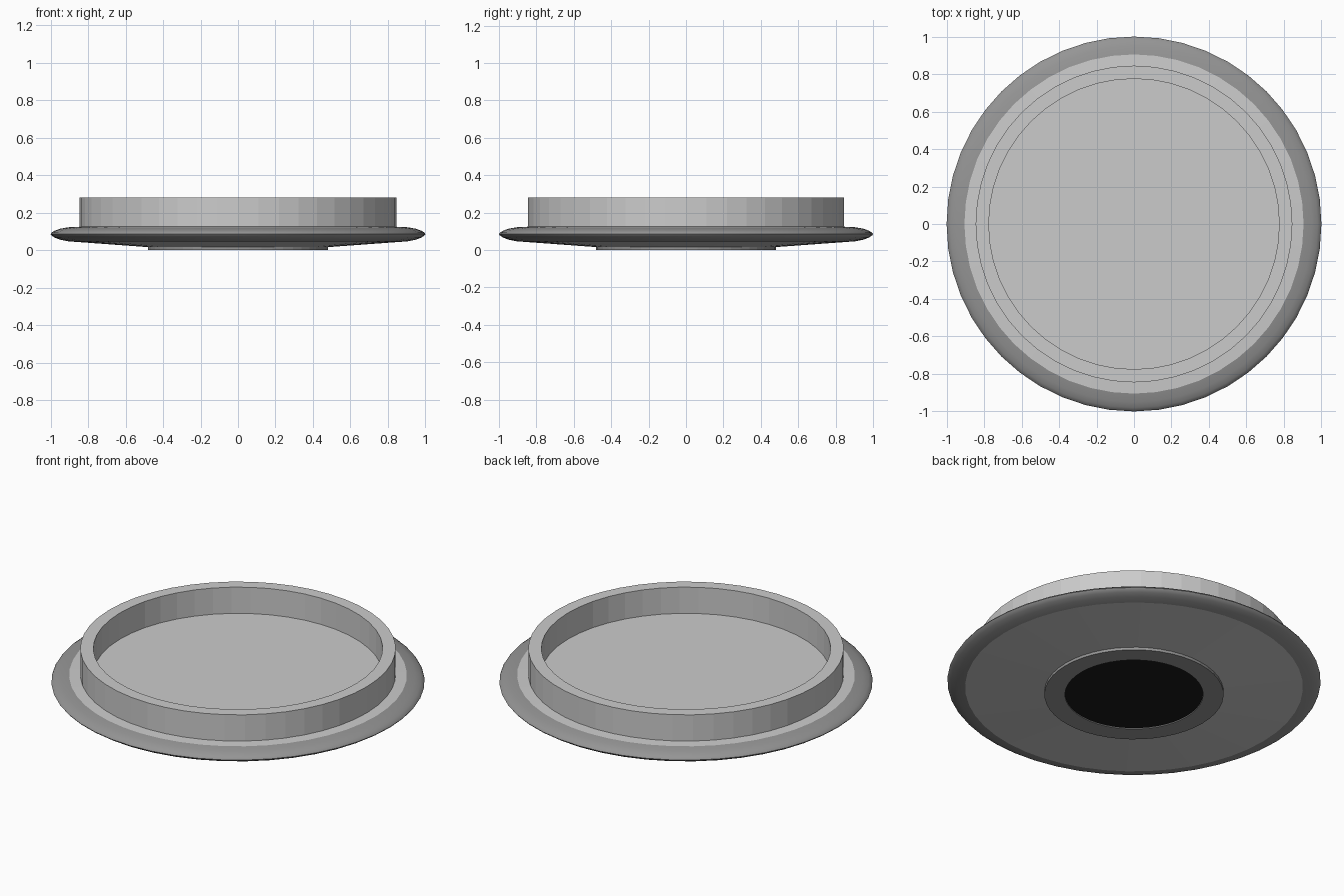
import bpy, math

if "Cube" in bpy.data.objects:
    bpy.data.objects.remove(bpy.data.objects["Cube"])

N = 48


def material(name, value):
    m = bpy.data.materials.new(name)
    m.diffuse_color = (value, value, value, 1)
    m.use_nodes = True
    m.node_tree.nodes["Principled BSDF"].inputs["Base Color"].default_value = m.diffuse_color
    return m


def lathe(name, profile, closed=False, mat=None, smooth=False):
    """Revolve an (r, z) profile about z; points with r = 0 become poles."""
    verts, faces, rings = [], [], []
    for r, z in profile:
        start = len(verts)
        if r == 0:
            verts.append((0, 0, z))
            rings.append([start] * N)
        else:
            for i in range(N):
                a = 2 * math.pi * i / N
                verts.append((r * math.cos(a), r * math.sin(a), z))
            rings.append(list(range(start, start + N)))
    pairs = list(zip(rings, rings[1:]))
    if closed:
        pairs.append((rings[-1], rings[0]))
    for p, q in pairs:
        for i in range(N):
            j = (i + 1) % N
            loop = [p[i], p[j], q[j], q[i]]
            faces.append(list(dict.fromkeys(loop)))
    mesh = bpy.data.meshes.new(name)
    mesh.from_pydata(verts, [], faces)
    ob = bpy.data.objects.new(name, mesh)
    bpy.context.collection.objects.link(ob)
    if mat:
        mesh.materials.append(mat)
    if smooth:
        bpy.ops.object.select_all(action='DESELECT')
        ob.select_set(True)
        bpy.context.view_layer.objects.active = ob
        bpy.ops.object.shade_smooth_by_angle(angle=math.radians(40))
    return ob


dark = material("dark_grey", 0.3)
black = material("black", 0.01)

# Profiles run from the bottom outwards and up, so faces point outwards
# Shallow conical underside and flat top of the lid
lathe("lid_underside", [(0, 0.012), (0.48, 0.016), (0.905, 0.047)])
lathe("lid_top", [(0.905, 0.122), (0.845, 0.125), (0, 0.125)])

# Rounded dark rim around the edge
lathe("rim", [(0.905, 0.047), (0.95, 0.056), (0.98, 0.068), (0.995, 0.078),
              (1.0, 0.085), (0.995, 0.093), (0.98, 0.103), (0.95, 0.114),
              (0.905, 0.122)], mat=dark, smooth=True)

# Upright collar that plugs into the opening
lathe("collar", [(0.775, 0.122), (0.845, 0.122), (0.845, 0.28), (0.775, 0.28)],
      closed=True)

# Raised ring and recessed black pad underneath
lathe("base_ring", [(0.37, 0.0), (0.48, 0.0), (0.48, 0.02), (0.37, 0.02)],
      closed=True, mat=dark)
lathe("base_pad", [(0, 0.006), (0.372, 0.006)], mat=black)

# Consistent outward normals
for ob in bpy.context.collection.objects:
    ob.data.validate()
    up = ob.name in {"lid_top"}
    down = ob.name in {"lid_underside", "base_pad"}
    z = sum(p.normal.z * p.area for p in ob.data.polygons)
    if (up and z < 0) or (down and z > 0):
        ob.data.flip_normals()
